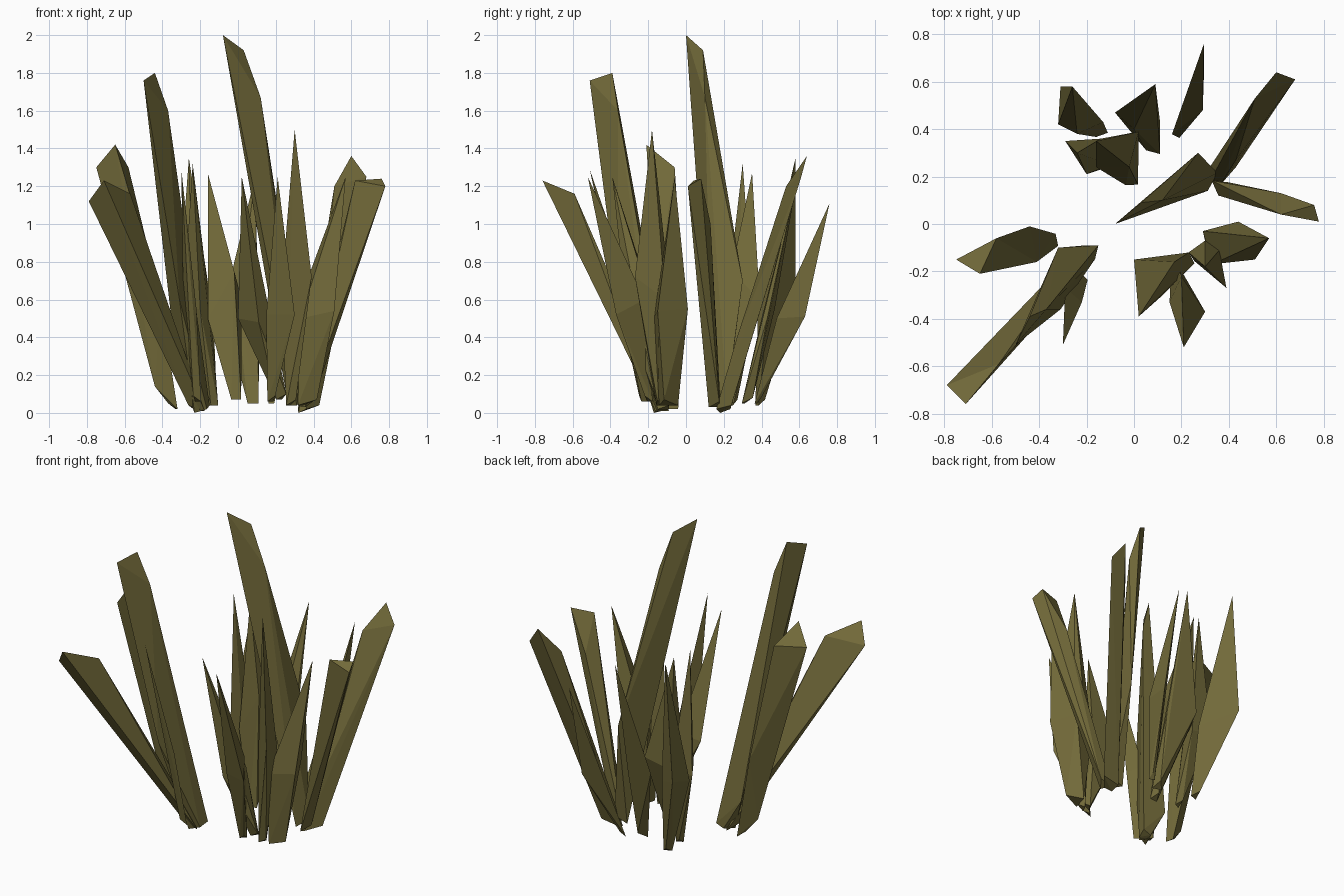
import bpy, bmesh, math

olive = bpy.data.materials.new("olive_green")
olive.diffuse_color = (0.17, 0.145, 0.042, 1)


def blade(name, base, radius, points):
    """Faceted blade: a small tilted triangular foot hulled with its corner points."""
    bm = bmesh.new()
    bx, by, bz = base
    out = math.atan2(by, bx)
    for i in range(3):
        a = out + math.tau * i / 3
        tilt = 0.03 if i == 0 else 0
        bm.verts.new((bx + radius * math.cos(a), by + radius * math.sin(a), bz + tilt))
    for p in points:
        bm.verts.new(p)
    bmesh.ops.convex_hull(bm, input=bm.verts[:])
    loose = [v for v in bm.verts if not v.link_faces]
    bmesh.ops.delete(bm, geom=loose, context='VERTS')
    bmesh.ops.recalc_face_normals(bm, faces=bm.faces[:])
    mesh = bpy.data.meshes.new(name)
    bm.to_mesh(mesh)
    bm.free()
    mesh.materials.append(olive)
    bpy.context.collection.objects.link(bpy.data.objects.new(name, mesh))


# Long stalks that widen upwards to a cut-off top
blade("stalk_tallest", (0.31, 0.19, 0.04), 0.05,
      [(-0.08, 0, 2), (0.03, 0.09, 1.92), (0.12, 0.10, 1.67), (0.27, 0.30, 0.7)])
blade("stalk_back_right", (0.36, 0.21, 0.02), 0.05,
      [(0.60, 0.64, 1.36), (0.68, 0.61, 1.25), (0.51, 0.53, 1.20), (0.43, 0.27, 0.4),
       (0.43, 0.24, 0.04), (0.32, 0.18, 0.0)])
blade("stalk_right", (0.36, 0.16, 0.03), 0.04,
      [(0.62, 0.13, 1.0), (0.76, 0.08, 1.24), (0.78, 0.01, 1.2), (0.62, 0.04, 1.23),
       (0.50, 0.09, 0.52)])
blade("stalk_front_left", (-0.22, -0.14, 0.01), 0.05,
      [(-0.79, -0.68, 1.12), (-0.71, -0.76, 1.23), (-0.57, -0.59, 1.16)])
blade("stalk_left", (-0.34, -0.07, 0.02), 0.03,
      [(-0.75, -0.15, 1.3), (-0.65, -0.21, 1.42), (-0.58, -0.06, 1.3),
       (-0.44, -0.01, 0.55), (-0.41, -0.16, 0.6), (-0.44, -0.1, 0.14)])
blade("stalk_tall_left", (-0.20, -0.13, 0.02), 0.04,
      [(-0.50, -0.51, 1.76), (-0.44, -0.39, 1.8), (-0.37, -0.36, 1.6),
       (-0.32, -0.10, 0.22), (-0.15, -0.09, 0.04), (-0.23, -0.17, 0.0),
       (-0.31, -0.36, 0.6)])

# Short pointed blades: widest at mid height, tapering to a sharp tip (last point)
blade("blade_front", (0.23, -0.15, 0.07), 0.03,
      [(0.0, -0.15, 0.5), (0.11, -0.31, 0.48), (0.17, -0.16, 0.5), (0.02, -0.39, 1.25)])
blade("blade_front_low", (0.18, -0.20, 0.06), 0.025,
      [(0.15, -0.33, 0.52), (0.30, -0.37, 0.52), (0.20, -0.22, 0.6), (0.21, -0.52, 1.25)])
blade("blade_front_right", (0.28, -0.14, 0.04), 0.03,
      [(0.39, -0.27, 0.72), (0.36, -0.11, 0.6), (0.30, -0.07, 0.5), (0.23, -0.12, 0.65),
       (0.30, -0.18, 1.5)])
blade("blade_right", (0.36, -0.10, 0.04), 0.06,
      [(0.29, -0.03, 0.5), (0.44, 0.01, 0.55), (0.51, -0.15, 0.54), (0.33, -0.17, 0.5),
       (0.57, -0.06, 1.25)])
blade("blade_front_left", (-0.22, -0.23, 0.06), 0.025,
      [(-0.29, -0.27, 0.6), (-0.22, -0.33, 0.55), (-0.30, -0.51, 1.29)])
blade("blade_back_right", (0.18, 0.38, 0.05), 0.02,
      [(0.295, 0.63, 0.51), (0.29, 0.48, 0.5), (0.22, 0.48, 0.26), (0.295, 0.76, 1.11)])
blade("blade_back", (0.085, 0.32, 0.05), 0.035,
      [(-0.08, 0.47, 0.55), (0.11, 0.43, 0.5), (0.0, 0.40, 0.5), (0.09, 0.59, 1.25)])
blade("blade_back_left", (-0.14, 0.39, 0.04), 0.03,
      [(-0.32, 0.42, 0.55), (-0.31, 0.58, 0.6), (-0.13, 0.43, 0.5), (-0.24, 0.38, 0.5),
       (-0.26, 0.58, 1.35)])
blade("blade_inner_back", (-0.01, 0.18, 0.07), 0.03,
      [(-0.16, 0.24, 0.5), (-0.02, 0.24, 0.75), (0.02, 0.39, 0.6), (-0.14, 0.36, 0.55),
       (-0.16, 0.35, 1.27)])
blade("blade_inner_left", (-0.13, 0.25, 0.04), 0.025,
      [(-0.29, 0.35, 0.55), (-0.20, 0.21, 0.55), (-0.14, 0.36, 0.5), (-0.24, 0.30, 1.32)])
